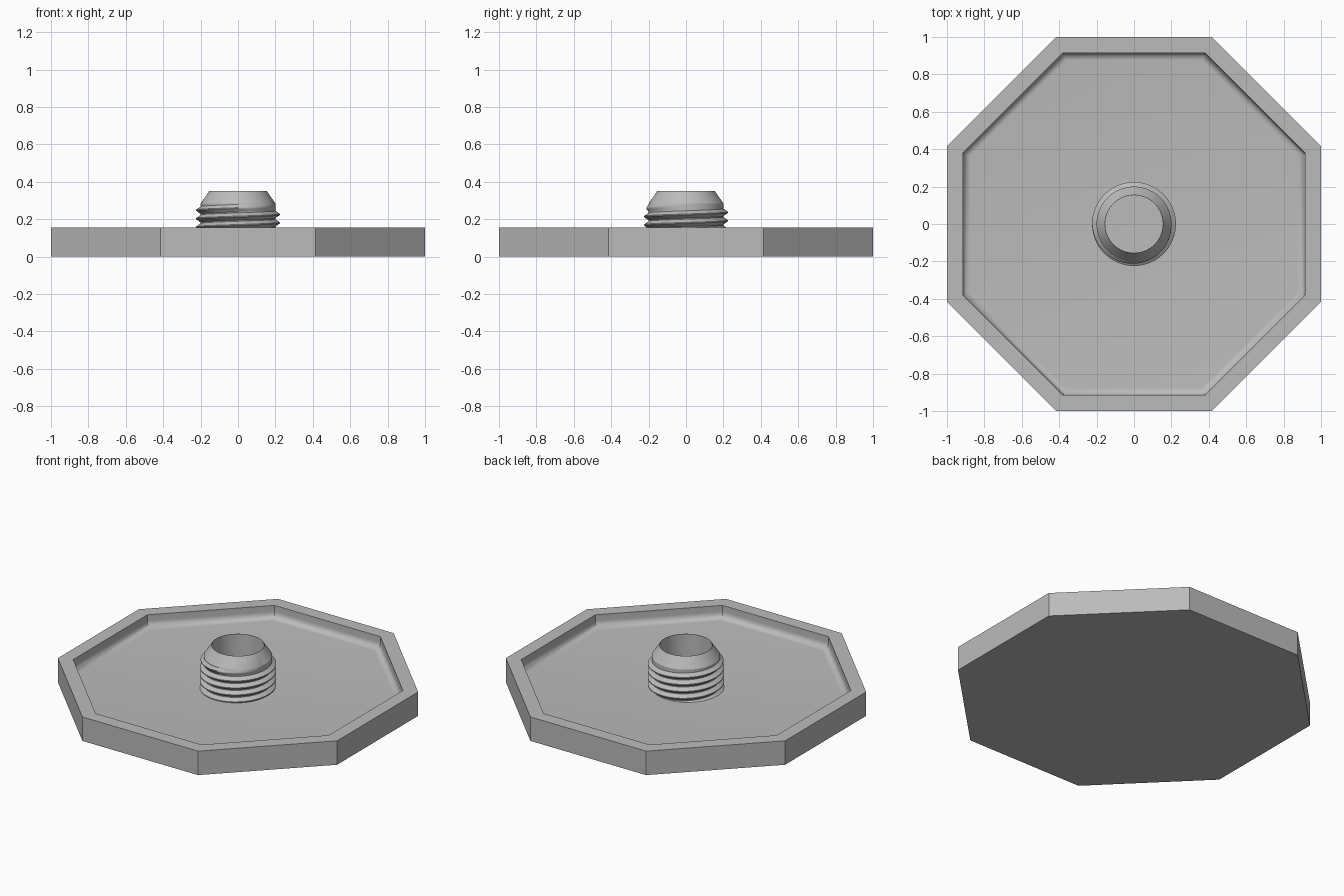
import bpy, bmesh, math

if "Cube" in bpy.data.objects:
    bpy.data.objects.remove(bpy.data.objects["Cube"])

FLOOR, RIM = 0.075, 0.155
mat = bpy.data.materials.new("plain_grey")
mat.diffuse_color = (0.5, 0.5, 0.5, 1)
mat.use_nodes = True
mat.node_tree.nodes["Principled BSDF"].inputs["Base Color"].default_value = mat.diffuse_color


def finish(bm, name):
    bmesh.ops.remove_doubles(bm, verts=bm.verts[:], dist=1e-5)
    bmesh.ops.recalc_face_normals(bm, faces=bm.faces[:])
    me = bpy.data.meshes.new(name)
    bm.to_mesh(me)
    bm.free()
    ob = bpy.data.objects.new(name, me)
    bpy.context.collection.objects.link(ob)
    me.materials.append(mat)
    bpy.ops.object.select_all(action='DESELECT')
    ob.select_set(True)
    bpy.context.view_layer.objects.active = ob
    bpy.ops.object.shade_smooth_by_angle(angle=math.radians(30))
    return ob


def skin(bm, columns):
    """Join neighbouring columns of points with quads."""
    cols = [[bm.verts.new(p) for p in c] for c in columns]
    for a, b in zip(cols, cols[1:]):
        for k in range(len(a) - 1):
            bm.faces.new((a[k], b[k], b[k + 1], a[k + 1]))
    return cols


# Octagonal tray: profile of (apothem, z) swept round eight corners
inner, fil = 0.915, 0.04
profile = [(1, 0), (1, RIM), (inner, RIM)]
for i in range(9):
    t = math.pi / 2 * i / 8
    profile.append((inner - fil + fil * math.cos(t), FLOOR + fil - fil * math.sin(t)))
bm = bmesh.new()
columns = []
for i in range(9):
    a = math.pi / 8 + math.pi / 4 * i
    s = 1 / math.cos(math.pi / 8)
    columns.append([(r * s * math.cos(a), r * s * math.sin(a), z) for r, z in profile])
cols = skin(bm, columns)
bm.faces.new([c[0] for c in cols[:8]])
bm.faces.new([c[-1] for c in cols[:8]])
finish(bm, "octagonal_tray")

# Hollow threaded post: helical ridge on a cylinder, chamfered top, bored through
PITCH, ROOT, CREST = 0.045, 0.2, 0.224
BASE, SHOULDER, TOP, BORE = 0.07, 0.283, 0.35, 0.154
CREST_END = 0.248          # height where the ridge begins to fade out


def thread_radius(z, ang):
    start = CREST_END - PITCH * 0.5 + PITCH * ang / math.tau
    n = round((z - start) / PITCH)
    crest_z = start + PITCH * n
    d = abs(z - crest_z) / PITCH
    height = max(0, min(1, (0.44 - d) / 0.38))
    fade = max(0, min(1, 1 - (crest_z - CREST_END) / (PITCH * 0.5)))
    chamfer = 0.155 + (TOP - z) * 0.69
    return min(ROOT + (CREST - ROOT) * height * fade, chamfer)


bm = bmesh.new()
columns = []
N = 72
for i in range(N + 1):
    ang = math.tau * i / N
    start = CREST_END - PITCH * 0.5 + PITCH * ang / math.tau
    pts = []
    for n in range(-5, 3):
        for phase in (-0.44, -0.25, -0.06, 0.06, 0.25, 0.44):
            z = max(BASE, min(SHOULDER, start + PITCH * (n + phase)))
            pts.append((thread_radius(z, ang), z))
    pts += [(0.155, TOP), (BORE, TOP), (BORE, BASE)]
    columns.append([(r * math.cos(ang), r * math.sin(ang), z) for r, z in pts])
skin(bm, columns)
bmesh.ops.dissolve_degenerate(bm, dist=1e-6, edges=bm.edges[:])
finish(bm, "threaded_post")
